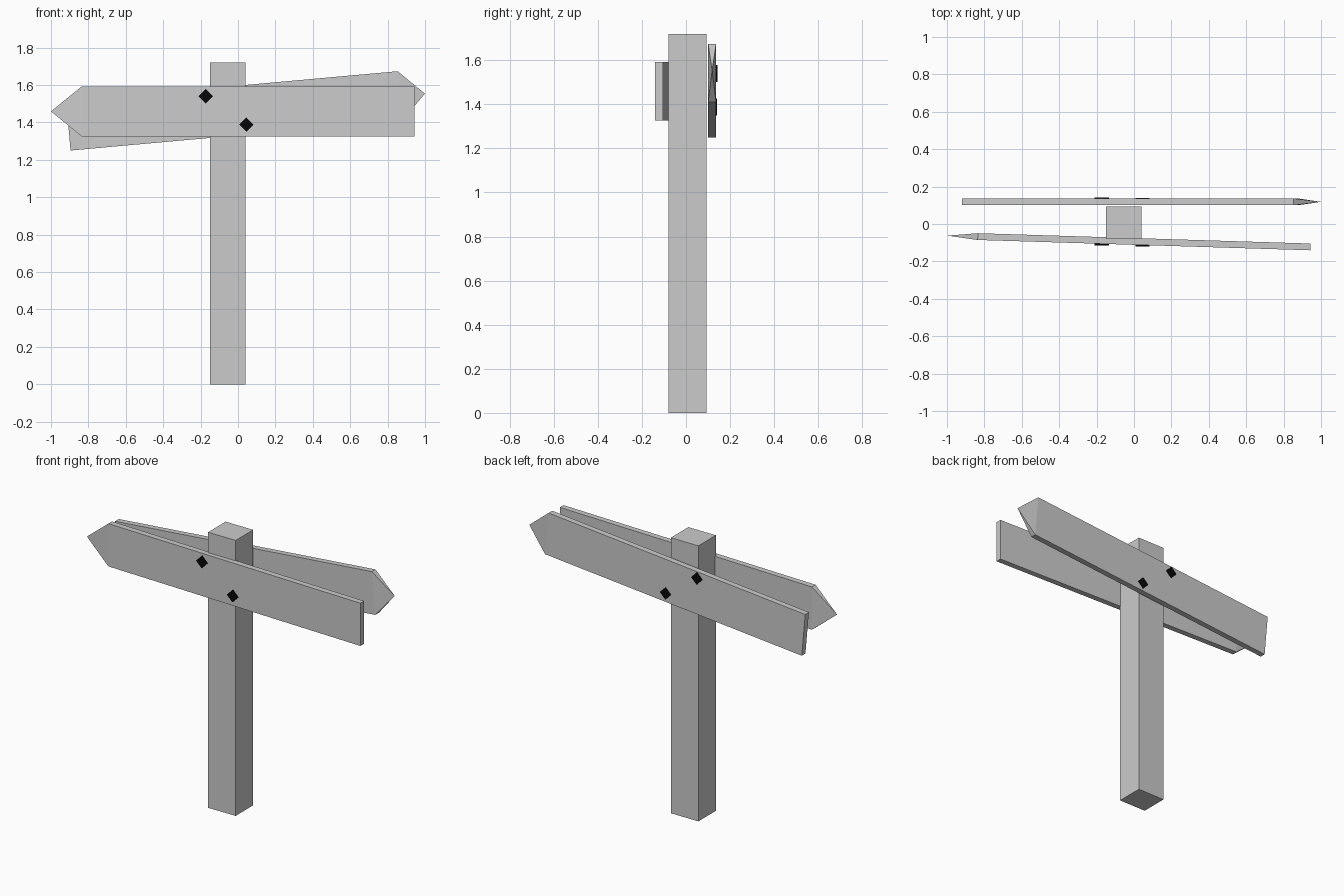
import bpy, bmesh, math
from mathutils import Matrix

cube = bpy.data.objects.get("Cube")
if cube:
    bpy.data.objects.remove(cube, do_unlink=True)


def make_material(name, value):
    mat = bpy.data.materials.new(name)
    mat.use_nodes = True
    colour = (value, value, value, 1)
    mat.diffuse_color = colour
    mat.node_tree.nodes["Principled BSDF"].inputs["Base Color"].default_value = colour
    return mat


GREY = make_material("plain grey", 0.6)
BLACK = make_material("bolt black", 0.002)


def finish(name, bm, mat):
    bmesh.ops.recalc_face_normals(bm, faces=bm.faces)
    mesh = bpy.data.meshes.new(name)
    bm.to_mesh(mesh)
    bm.free()
    mesh.materials.append(mat)
    obj = bpy.data.objects.new(name, mesh)
    bpy.context.collection.objects.link(obj)
    return obj


def box(name, centre, size, mat, turn=0):
    bm = bmesh.new()
    matrix = (Matrix.Translation(centre) @ Matrix.Rotation(turn, 4, "Y")
              @ Matrix.Diagonal((*size, 1)))
    bmesh.ops.create_cube(bm, size=1, matrix=matrix)
    return finish(name, bm, mat)


def arrow_board(name, tip, height, origin, rotation):
    """Plank running along local x from its square end, pinched to a point."""
    length, thick = 1.78, 0.036
    bm = bmesh.new()
    bmesh.ops.create_cube(bm, size=1, matrix=Matrix.Translation((length / 2, 0, 0))
                          @ Matrix.Diagonal((length, thick, height, 1)))
    bm.faces.ensure_lookup_table()
    end = max(bm.faces, key=lambda f: f.calc_center_median().x)
    point = bmesh.ops.poke(bm, faces=[end])["verts"][0]
    point.co.x += tip
    obj = finish(name, bm, GREY)
    obj.location = origin
    obj.rotation_euler = rotation


# Square post
box("post", (-0.055, 0.006, 0.86), (0.19, 0.173, 1.72), GREY)

# Two pointed boards, one on each side of the post
arrow_board("front_board", 0.165, 0.267, (0.944, -0.1225, 1.459),
            (0, 0, math.pi - 0.031))
arrow_board("back_board", 0.134, 0.265, (-0.907, 0.1185, 1.382),
            (0, -math.radians(5.15), 0))

# Diamond bolt heads on the outer faces
for label, x, z, front_y, back_y in (("upper", -0.172, 1.54, -0.114, 0.142),
                                     ("lower", 0.045, 1.388, -0.12, 0.14)):
    for side, y, inward in (("front", front_y, 1), ("back", back_y, -1)):
        box(f"{side}_{label}_bolt", (x, y + inward * 0.0048, z),
            (0.054, 0.0096, 0.054), BLACK, math.pi / 4)
